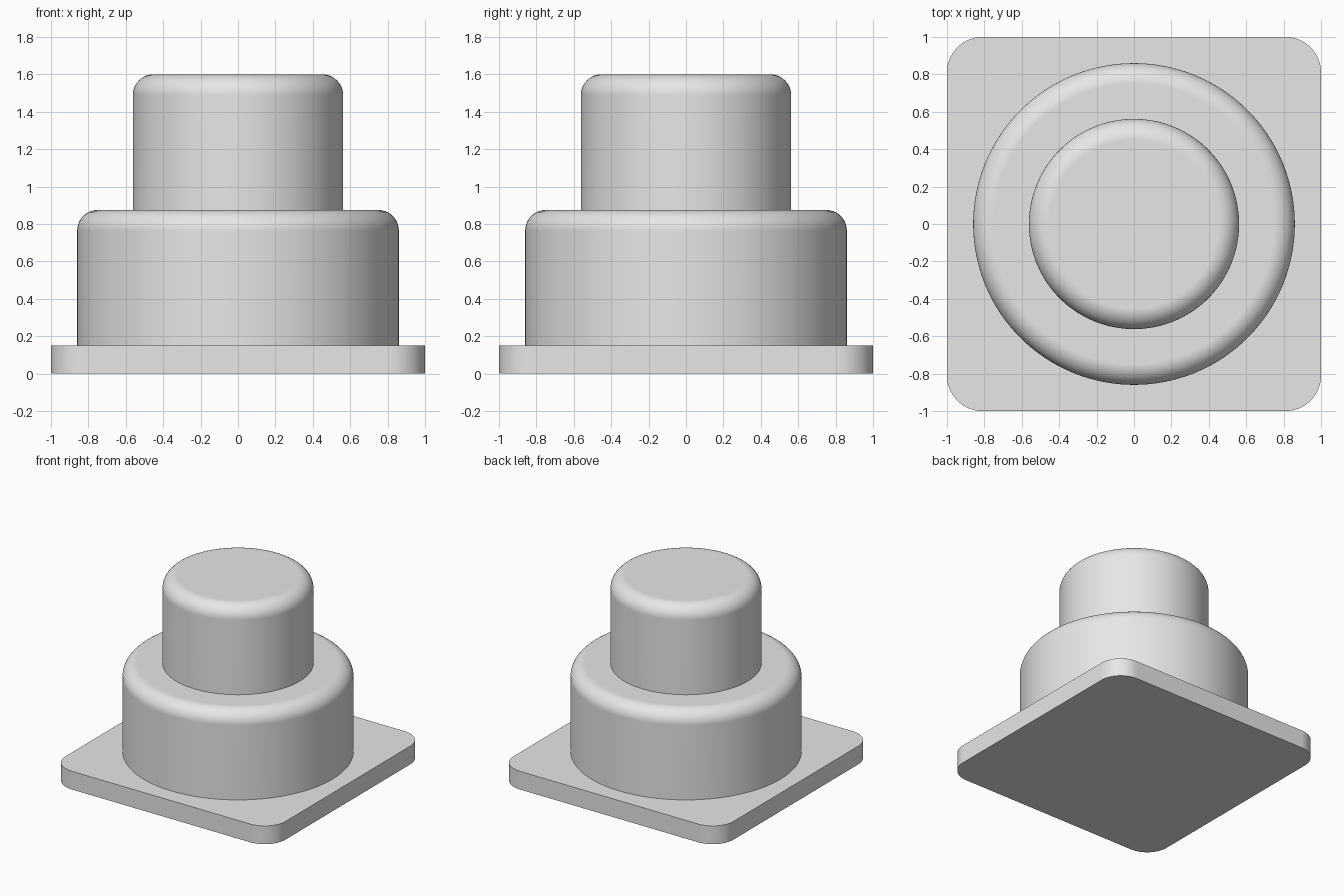
import bpy, bmesh, math

cube = bpy.data.objects.get("Cube")
if cube:
    bpy.data.objects.remove(cube, do_unlink=True)

COLOUR = (0.8, 0.8, 0.8, 1)
grey = bpy.data.materials.new("light_grey")
grey.use_nodes = True
grey.diffuse_color = COLOUR
for node in grey.node_tree.nodes:
    if node.type == 'BSDF_PRINCIPLED':
        node.inputs["Base Color"].default_value = COLOUR


def round_edges(bm, edges, radius, segments):
    bmesh.ops.bevel(bm, geom=edges, offset=radius, offset_type='OFFSET',
                    segments=segments, profile=0.5, affect='EDGES')


def finish(bm, name, z):
    """Turn the bmesh into a smooth-shaded object whose flat faces stay flat."""
    bmesh.ops.recalc_face_normals(bm, faces=bm.faces)
    mesh = bpy.data.meshes.new(name)
    bm.to_mesh(mesh)
    bm.free()
    mesh.materials.append(grey)
    obj = bpy.data.objects.new(name, mesh)
    obj.location.z = z
    bpy.context.collection.objects.link(obj)
    mesh.shade_smooth()
    mesh.set_sharp_from_angle(angle=math.radians(35))
    weighted = obj.modifiers.new("flat_caps", 'WEIGHTED_NORMAL')
    weighted.keep_sharp = True
    return obj


def rounded_drum(name, radius, bottom, top, fillet):
    """Upright cylinder with a rounded top rim."""
    height = top - bottom
    bm = bmesh.new()
    bmesh.ops.create_cone(bm, cap_ends=True, segments=128, radius1=radius,
                          radius2=radius, depth=height)
    rim = [e for e in bm.edges if all(v.co.z > 0 for v in e.verts)]
    round_edges(bm, rim, fillet, 10)
    return finish(bm, name, bottom + height / 2)


# Square base plate with rounded corners
PLATE = 0.15
bm = bmesh.new()
bmesh.ops.create_cube(bm, size=2)
for v in bm.verts:
    v.co.z *= PLATE / 2
corners = [e for e in bm.edges if abs(e.verts[0].co.z - e.verts[1].co.z) > 0.01]
round_edges(bm, corners, 0.19, 16)
finish(bm, "base_plate", PLATE / 2)

# Wide lower drum and narrow upper drum
rounded_drum("lower_drum", 0.86, PLATE, 0.875, 0.11)
rounded_drum("upper_drum", 0.562, 0.875, 1.6, 0.11)
